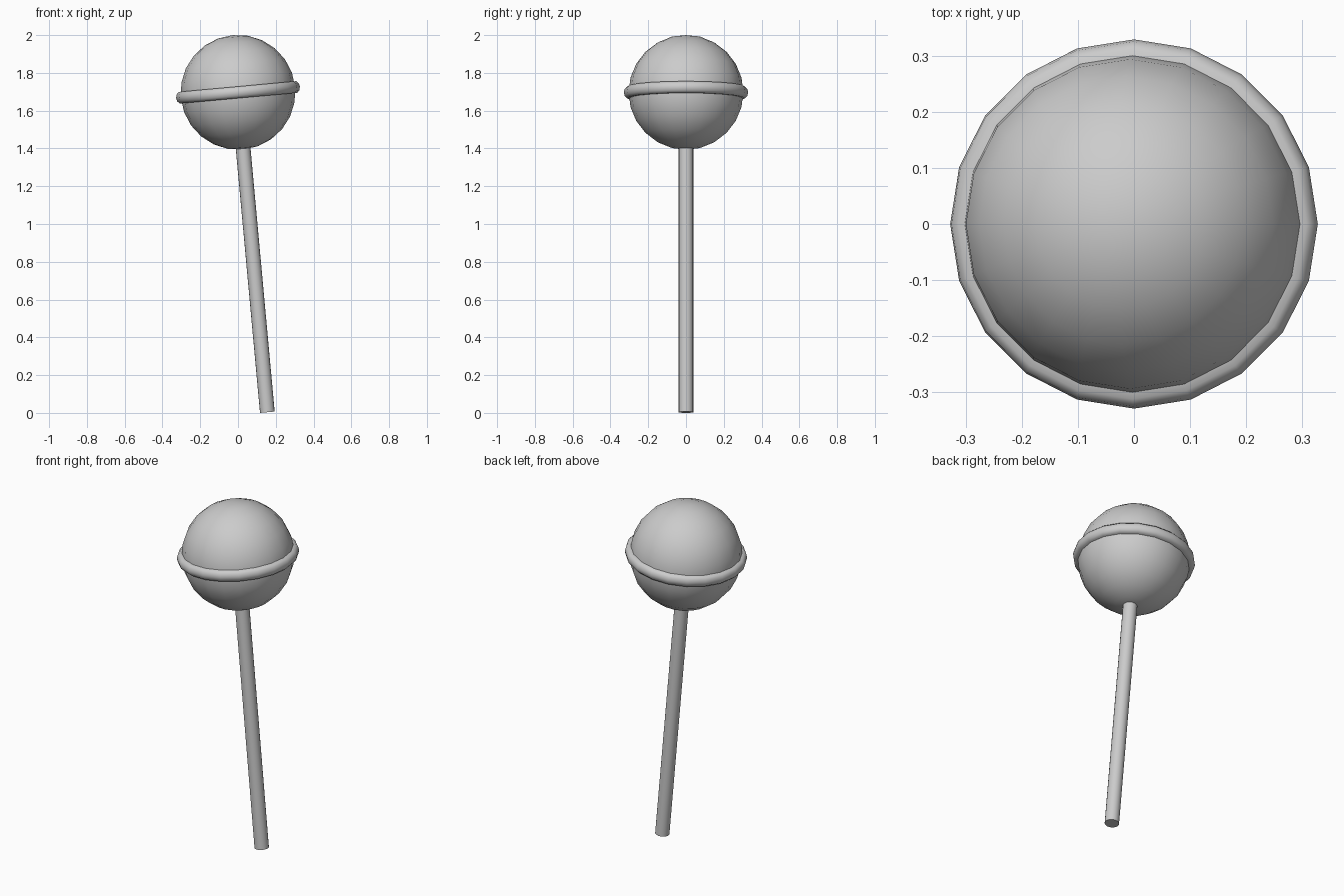
import bpy, math
from mathutils import Matrix, Vector

if "Cube" in bpy.data.objects:
    bpy.data.objects.remove(bpy.data.objects["Cube"])

CENTER = Vector((0.0, 0.0, 1.697))
TILT = math.atan2(0.155, 1.69)          # whole sweet leans toward -x
LEAN = Matrix.Translation(CENTER) @ Matrix.Rotation(-TILT, 4, 'Y')


def lathe(name, profile, sides, closed=False, angle=40):
    """Revolve (radius, height) points around the leaning axis."""
    verts, faces, rings = [], [], []
    for r, z in profile:
        if r < 1e-6:
            rings.append([len(verts)] * sides)
            verts.append((0, 0, z))
        else:
            rings.append(list(range(len(verts), len(verts) + sides)))
            for i in range(sides):
                a = 2 * math.pi * i / sides
                verts.append((r * math.cos(a), r * math.sin(a), z))
    pairs = list(zip(rings, rings[1:]))
    if closed:
        pairs.append((rings[-1], rings[0]))
    for lo, hi in pairs:
        for i in range(sides):
            j = (i + 1) % sides
            quad = [lo[i], lo[j], hi[j], hi[i]]
            faces.append(list(dict.fromkeys(quad)))
    mesh = bpy.data.meshes.new(name)
    mesh.from_pydata([LEAN @ Vector(v) for v in verts], [], faces)
    obj = bpy.data.objects.new(name, mesh)
    bpy.context.collection.objects.link(obj)
    bpy.ops.object.select_all(action='DESELECT')
    obj.select_set(True)
    bpy.context.view_layer.objects.active = obj
    bpy.ops.object.shade_smooth_by_angle(angle=math.radians(angle))
    return obj


# candy ball
R, N = 0.304, 12
lathe("candy_ball", [(R * math.sin(math.pi * i / N), -R * math.cos(math.pi * i / N))
                     for i in range(N + 1)], 20)

# rounded band around the middle
lathe("candy_band", [(0.285, -0.031), (0.312, -0.031), (0.325, -0.018), (0.329, 0.0),
                     (0.325, 0.018), (0.312, 0.031), (0.285, 0.031)],
      20, closed=True, angle=60)

# stick with flat ends, running up into the ball
S = 0.039
bottom = -(CENTER.z - S * math.sin(TILT)) / math.cos(TILT)
lathe("stick", [(0, bottom), (S, bottom), (S, -0.2), (0, -0.2)], 16)
